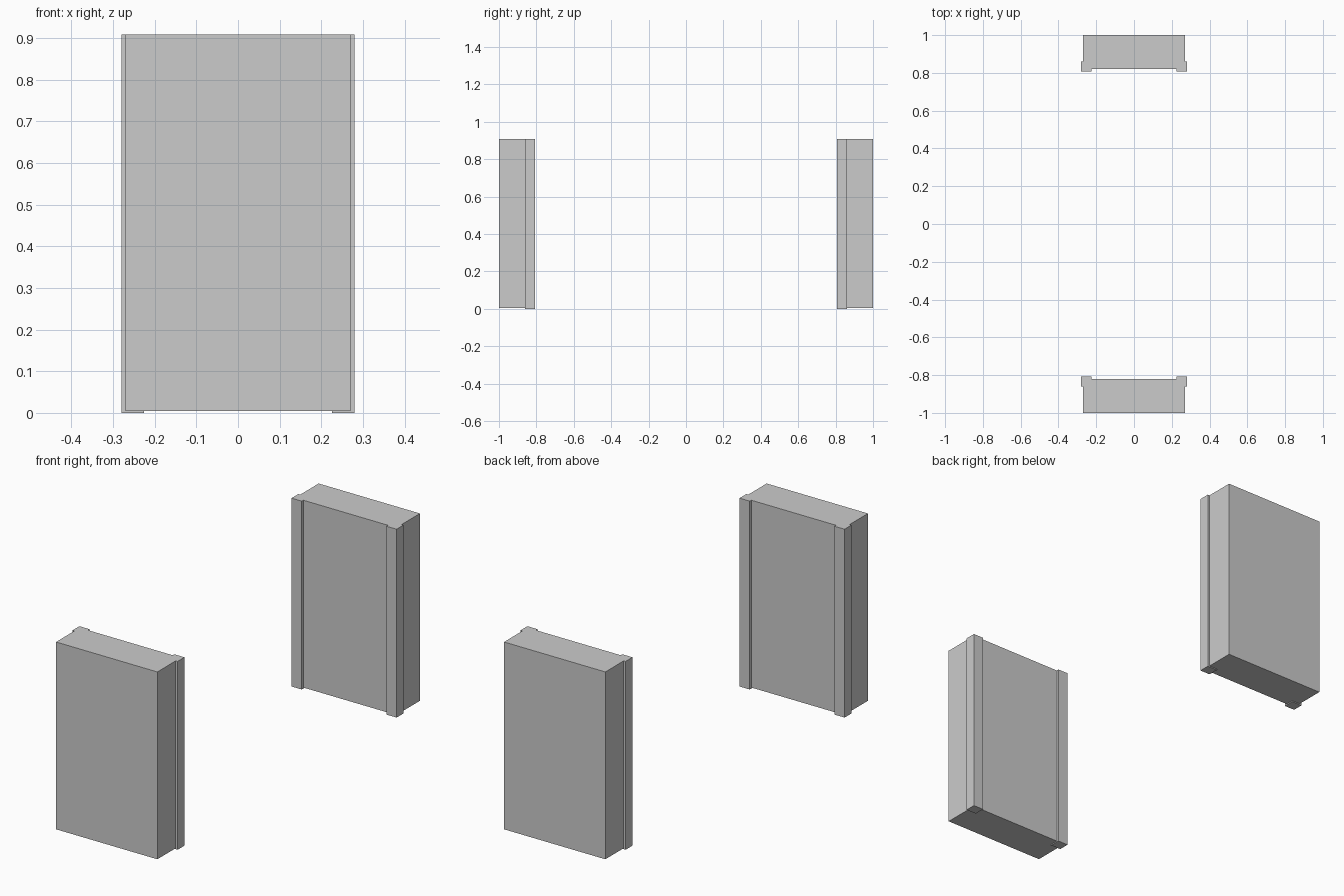
import bpy

if "Cube" in bpy.data.objects:
    bpy.data.objects.remove(bpy.data.objects["Cube"])

grey = bpy.data.materials.new("light_grey")
grey.diffuse_color = (0.6, 0.6, 0.6, 1.0)
grey.use_nodes = True
grey.node_tree.nodes["Principled BSDF"].inputs["Base Color"].default_value = grey.diffuse_color


def box(name, x, y, z):
    """Axis-aligned box from (min, max) pairs."""
    lo_hi = list(zip(x, y, z))
    centre = [(a + b) / 2 for a, b in zip(*lo_hi)]
    bpy.ops.mesh.primitive_cube_add(size=1, location=centre)
    ob = bpy.context.object
    ob.name = name
    ob.scale = [b - a for a, b in zip(*lo_hi)]
    bpy.ops.object.transform_apply(location=True, rotation=False, scale=True)
    ob.data.materials.append(grey)
    return ob


def span(sign, a, b):
    return sorted((sign * a, sign * b))


TOP = 0.908
for end, sy in (("front", -1), ("back", 1)):
    # Main slab, raised slightly off the ground
    box(f"{end}_slab", (-0.27, 0.27), span(sy, 0.82, 1.0), (0.005, TOP))
    # Corner posts wrapping the inner corners of the slab
    for side, sx in (("left", -1), ("right", 1)):
        box(f"{end}_{side}_post", span(sx, 0.226, 0.28),
            span(sy, 0.808, 0.86), (0.0, TOP))
